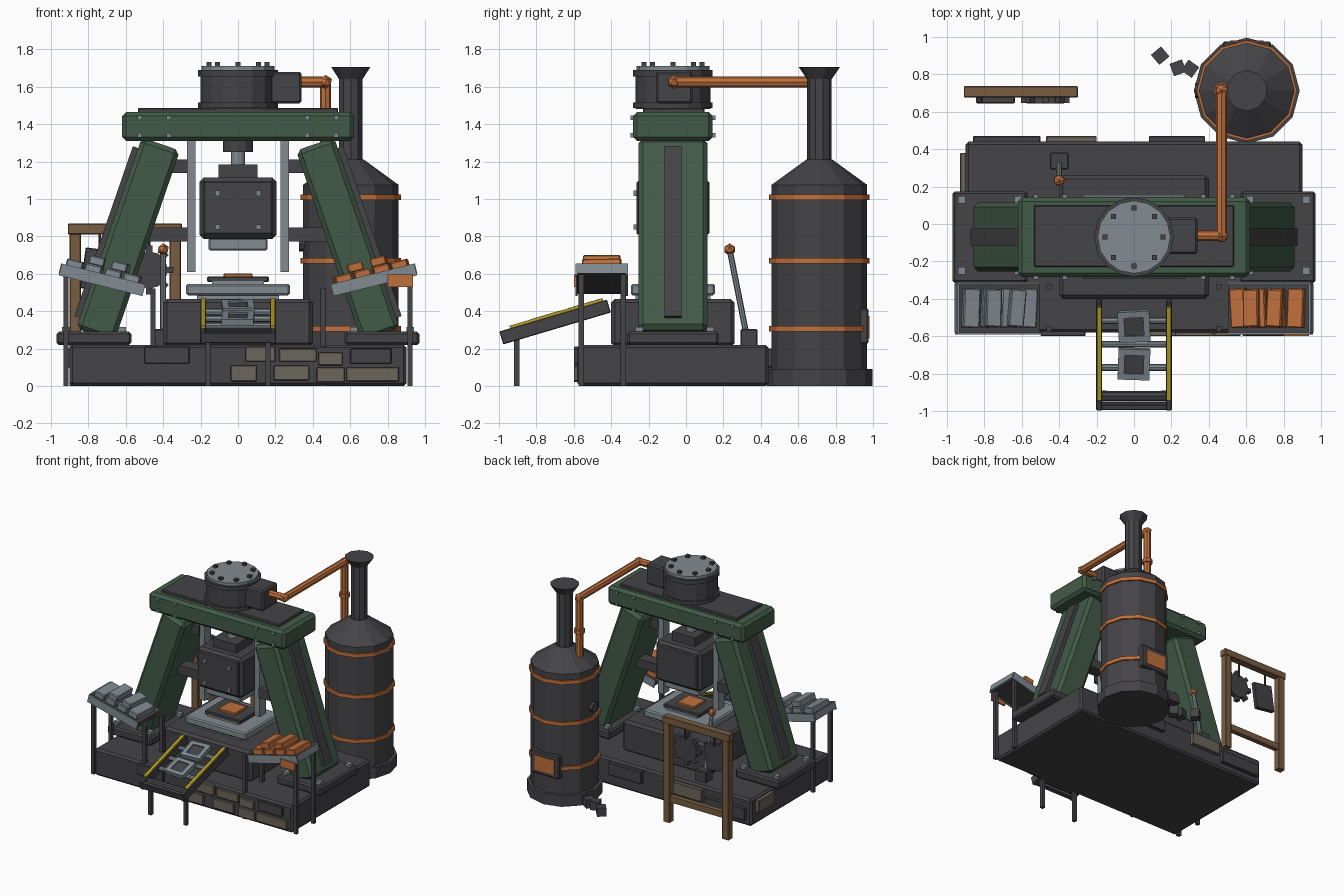
import bpy, bmesh, math, random
from mathutils import Matrix, Vector

if "Cube" in bpy.data.objects:
    bpy.data.objects.remove(bpy.data.objects["Cube"], do_unlink=True)
random.seed(4)
YC = -0.07      # centre line of the press


def material(name, r, g, b):
    m = bpy.data.materials.new(name)
    m.use_nodes = True
    m.diffuse_color = (r, g, b, 1)
    m.node_tree.nodes["Principled BSDF"].inputs["Base Color"].default_value = (r, g, b, 1)
    return m


IRON = material("dark iron", 0.058, 0.056, 0.062)
GREEN = material("green paint", 0.055, 0.105, 0.065)
STEEL = material("light steel", 0.22, 0.26, 0.29)
COPPER = material("copper", 0.52, 0.16, 0.045)
YELLOW = material("yellow paint", 0.5, 0.37, 0.02)
WOOD = material("wood", 0.19, 0.11, 0.055)
STONE = material("stone", 0.15, 0.132, 0.105)


def finish(name, bm, mat):
    me = bpy.data.meshes.new(name)
    bm.to_mesh(me)
    bm.free()
    me.materials.append(mat)
    ob = bpy.data.objects.new(name, me)
    bpy.context.collection.objects.link(ob)
    return ob


def box(name, x, y, z, mat, bevel=0, M=Matrix()):
    """Box from x, y, z ranges, moved by M."""
    bm = bmesh.new()
    bmesh.ops.create_cube(bm, size=1)
    for v in bm.verts:
        v.co = Vector([r[0] + (c + 0.5) * (r[1] - r[0]) for c, r in zip(v.co, (x, y, z))])
    if bevel:
        bmesh.ops.bevel(bm, geom=bm.edges[:], offset=bevel, segments=1, affect='EDGES')
    bm.transform(M)
    return finish(name, bm, mat)


def cyl(name, a, b, r, mat, sides=12, r2=None):
    """Cylinder or cone from point a to point b."""
    a, b = Vector(a), Vector(b)
    bm = bmesh.new()
    bmesh.ops.create_cone(bm, cap_ends=True, segments=sides, radius1=r,
                          radius2=r if r2 is None else r2, depth=(b - a).length)
    turn = (b - a).to_track_quat('Z', 'Y').to_matrix().to_4x4()
    bm.transform(Matrix.Translation((a + b) / 2) @ turn)
    return finish(name, bm, mat)


def ball(name, p, r, mat):
    bm = bmesh.new()
    bmesh.ops.create_icosphere(bm, subdivisions=1, radius=r)
    bm.transform(Matrix.Translation(p))
    return finish(name, bm, mat)


def sym(h, c=0):
    return (c - h, c + h)


def frame_at(p, angle, axis):
    return Matrix.Translation(p) @ Matrix.Rotation(math.radians(angle), 4, axis)


# Base slab and facing stones
box("base", sym(0.9), (-0.58, 0.44), (0, 0.22), IRON, 0.015)
for x0, x1, z0, z1, mat in [(0.04, 0.2, 0.13, 0.21, STONE), (0.22, 0.42, 0.13, 0.2, STONE),
                            (-0.04, 0.1, 0.025, 0.11, STONE), (0.19, 0.38, 0.03, 0.11, STONE),
                            (0.43, 0.56, 0.11, 0.18, STONE), (0.42, 0.57, 0.02, 0.1, STONE),
                            (0.58, 0.86, 0.025, 0.1, STONE), (0.6, 0.82, 0.12, 0.2, IRON),
                            (-0.5, -0.26, 0.12, 0.21, IRON)]:
    box("front_stone", (x0, x1), (-0.6, -0.57), (z0, z1), mat, 0.004)
for x0, x1, z0, mat in [(-0.47, -0.2, 0.1, STONE), (-0.86, -0.5, 0.05, IRON), (0.08, 0.38, 0.1, IRON)]:
    box("back_stone", (x0, x1), (0.43, 0.47), (z0, z0 + 0.1), mat, 0.004)
box("side_stone", (-0.93, -0.89), (0.17, 0.38), (0.1, 0.2), STONE, 0.004)

# Slanted legs with foot plates, ribs and guides
for s in (-1, 1):
    box("foot_plate", sym(0.2, s * 0.77), sym(0.245, YC), (0.22, 0.29), IRON, 0.012)
    for bx in (0.62, 0.92):
        for by in (-0.25, 0.13):
            box("foot_bolt", sym(0.02, s * bx), sym(0.02, by), (0.28, 0.315), STEEL)
    M = frame_at((s * 0.588, YC, 0.783), -s * 19, 'Y')
    box("leg", sym(0.108), sym(0.185), sym(0.54), GREEN, 0.025, M)
    box("leg_rib", sym(0.02, s * 0.118), sym(0.046), sym(0.48), IRON, 0, M)
    box("guide_rail", sym(0.024, s * 0.25), sym(0.04, YC), (0.61, 1.32), STEEL)
    for z, x in ((1.175, 0.4), (0.81, 0.5)):
        box("guide_bracket", sorted((s * 0.27, s * x)), sym(0.05, YC), sym(0.037, z), IRON)

# Crossbeam
box("crossbeam", sym(0.62), sym(0.213, YC), (1.31, 1.465), GREEN, 0.022)
box("beam_plate", sym(0.535), sym(0.165, YC - 0.01 + 0.03 * 0.5), (1.46, 1.487), IRON, 0.006)
for x in (-0.525, -0.37, 0.37, 0.525):
    for z in (1.34, 1.435):
        for y in (YC - 0.215, YC + 0.215):
            box("beam_bolt", sym(0.012, x), sym(0.012, y), sym(0.012, z), STEEL)

# Steam cylinder and valve chest
for name, z0, z1, r, mat in [("steam_cylinder", 1.48, 1.68, 0.2, IRON),
                             ("lower_flange", 1.487, 1.515, 0.213, IRON),
                             ("upper_flange", 1.655, 1.69, 0.213, IRON),
                             ("cylinder_cap", 1.69, 1.712, 0.195, STEEL)]:
    cyl(name, (0, YC, z0), (0, YC, z1), r, mat, 16)
for i in range(8):
    a = i * math.pi / 4
    box("cap_bolt", sym(0.014), sym(0.014), (1.7, 1.732), IRON, 0,
        Matrix.Translation((0.155 * math.cos(a), YC + 0.155 * math.sin(a), 0)))
box("valve_chest", (0.17, 0.34), sym(0.098, -0.063), (1.51, 1.68), IRON, 0.012)

# Steam pipe
path = [(0.33, -0.063, 1.625), (0.468, -0.063, 1.625), (0.468, 0.715, 1.625), (0.468, 0.715, 1.1)]
for a, b in zip(path, path[1:]):
    cyl("steam_pipe", a, b, 0.029, COPPER, 8)
for p in path[1:3]:
    ball("pipe_elbow", p, 0.038, COPPER)
cyl("pipe_collar", (0.468, 0.715, 1.34), (0.468, 0.715, 1.37), 0.042, COPPER, 8)

# Ram
cyl("rod_gland", (0, YC, 1.25), (0, YC, 1.32), 0.08, IRON)
cyl("piston_rod", (0, YC, 1.17), (0, YC, 1.26), 0.038, STEEL)
box("ram_neck", sym(0.105), sym(0.105, YC), (1.1, 1.185), IRON)
box("ram", sym(0.207), sym(0.18, YC), (0.785, 1.115), IRON, 0.025)
box("ram_face", sym(0.185), sym(0.195, YC), (0.81, 1.095), IRON, 0.008)
for x in (-0.11, 0.11):
    for z in (0.85, 1.03):
        box("ram_bolt", sym(0.014, x), (YC - 0.212, YC - 0.19), sym(0.014, z), STEEL)
box("upper_die", sym(0.157), sym(0.13, YC), (0.725, 0.79), STEEL, 0.008)

# Anvil and workpiece
box("anvil_block", sym(0.4), sym(0.33, YC), (0.21, 0.465), IRON, 0.02)
box("anvil_step", sym(0.22), sym(0.2, YC), (0.46, 0.49), STEEL)
box("anvil_table", sym(0.278), sym(0.225, YC), (0.485, 0.545), STEEL, 0.01)
box("lower_die_seat", sym(0.14), sym(0.13, YC), (0.54, 0.56), STEEL)
box("lower_die", sym(0.165), sym(0.13, YC), (0.555, 0.585), IRON, 0.006)
box("hot_billet", sym(0.078), sym(0.078, YC), (0.58, 0.602), COPPER, 0.005)

# Sloped discharge conveyor: local y runs down the slope
M = frame_at((0, -0.7, 0.342), 16.5, 'X')
for s in (-1, 1):
    box("conveyor_rail", sym(0.015, s * 0.187), sym(0.3), sym(0.036), IRON, 0.004, M)
    box("rail_stripe", sym(0.012, s * 0.187), (-0.24, 0.28), (0.034, 0.05), YELLOW, 0, M)
    box("conveyor_leg", sym(0.014, s * 0.16), sym(0.014, -0.905), (0, 0.27), IRON)
box("conveyor_end", sym(0.185), (-0.3, -0.27), sym(0.03), IRON, 0.004, M)
for y, r, mat in [(0.19, 0.018, STEEL), (0.06, 0.018, STEEL), (-0.07, 0.018, STEEL), (-0.23, 0.028, IRON)]:
    cyl("conveyor_roller", M @ Vector((-0.17, y, 0)), M @ Vector((0.17, y, 0)), r, mat, 8)
for y, turn in ((0.17, 3), (-0.04, -2)):
    C = M @ frame_at((0, y, 0.034), turn, 'Z')
    box("casting_core", sym(0.055), sym(0.055), sym(0.008), IRON, 0, C)
    for s in (-1, 1):
        box("casting_side", sym(0.017, s * 0.068), sym(0.085), sym(0.017), STEEL, 0, C)
        box("casting_end", sym(0.055), sym(0.017, s * 0.068), sym(0.017), STEEL, 0, C)

# Tilted ingot trays on stands
for s, mat in ((-1, STEEL), (1, COPPER)):
    M = frame_at((s * 0.727, -0.45, 0.565), -s * 14, 'Y')
    box("tray_floor", sym(0.225), sym(0.13), sym(0.02), IRON, 0, M)
    for y in (-0.135, 0.135):
        box("tray_lip", sym(0.23), sym(0.006, y), (-0.03, 0.035), STEEL, 0, M)
    box("tray_end", sym(0.006, s * 0.228), sym(0.13), (-0.02, 0.035), STEEL, 0, M)
    for x in (0.455, 0.92):
        for y in (-0.56, -0.335):
            box("tray_leg", sym(0.014, s * x), sym(0.014, y), (0, 0.52 if x < 0.5 else 0.6), IRON)
    for i in range(4):
        I = M @ frame_at((-0.16 + i * 0.105, 0, 0.045), random.uniform(-4, 4), 'Z')
        box("ingot", sym(0.045), sym(0.105), sym(0.025), mat, 0.006, I)
    for x in (-0.08, 0.05):
        I = M @ frame_at((s * x, 0, 0.093), random.uniform(-6, 6), 'Z')
        box("top_ingot", sym(0.042), sym(0.1), sym(0.024), mat, 0.006, I)
box("tray_tag", (0.8, 0.935), (-0.6, -0.585), (0.53, 0.595), COPPER)

# Boiler and chimney
BX, BY = 0.603, 0.713
for name, z0, z1, r0, r1, mat in [
        ("boiler_foot", 0, 0.09, 0.283, 0.283, IRON), ("boiler_shell", 0.08, 1.075, 0.256, 0.256, IRON),
        ("boiler_shoulder", 1.075, 1.21, 0.256, 0.07, IRON), ("chimney", 1.19, 1.65, 0.066, 0.066, IRON),
        ("chimney_flare", 1.64, 1.705, 0.066, 0.11, IRON)]:
    cyl(name, (BX, BY, z0), (BX, BY, z1), r0, mat, 12 if r0 > 0.1 else 10, r1)
for z in (0.305, 0.67, 1.01):
    cyl("boiler_band", (BX, BY, z - 0.015), (BX, BY, z + 0.015), 0.268, COPPER)
cyl("pressure_gauge", (0.37, BY, 0.76), (0.325, BY, 0.76), 0.04, IRON, 8)
box("fire_door_frame", sym(0.13, BX), (0.9, 0.975), (0.225, 0.415), IRON, 0.008)
box("fire_door", sym(0.09, BX), (0.97, 0.98), (0.255, 0.375), COPPER)
for x, y, t in ((0.14, 0.9, 40), (0.235, 0.835, 20), (0.3, 0.83, 55)):
    box("coal_lump", sym(0.035), sym(0.035), (0, 0.07), IRON, 0, frame_at((x, y, 0), t, 'Z'))

# Control lever
box("lever_box", sym(0.05, -0.4), sym(0.045, 0.337), (0.21, 0.305), IRON, 0.006)
cyl("lever_rod", (-0.4, 0.32, 0.29), (-0.4, 0.235, 0.72), 0.016, STEEL, 8)
ball("lever_knob", (-0.4, 0.233, 0.73), 0.033, COPPER)

# Wooden tool rack with gear and plate
for x in (-0.87, -0.335):
    box("rack_post", sym(0.03, x), sym(0.027, 0.707), (0, 0.85), WOOD, 0.004)
box("rack_beam", (-0.91, -0.3), sym(0.03, 0.707), (0.81, 0.868), WOOD, 0.004)
box("rack_rail", (-0.87, -0.335), sym(0.02, 0.707), (0.17, 0.22), WOOD)
box("rack_plate", sym(0.09), sym(0.018), sym(0.11), IRON, 0.005, frame_at((-0.74, 0.663, 0.62), 8, 'Y'))
cyl("spare_gear", (-0.475, 0.645, 0.62), (-0.475, 0.685, 0.62), 0.1, IRON)
for i in range(8):
    box("gear_tooth", sym(0.017), sym(0.018), (0.085, 0.13), IRON, 0,
        frame_at((-0.475, 0.665, 0.62), i * 45, 'Y'))
for x, z in ((-0.74, 0.72), (-0.475, 0.7)):
    cyl("rack_hook", (x, 0.69, z), (x, 0.69, 0.83), 0.008, IRON, 6)
